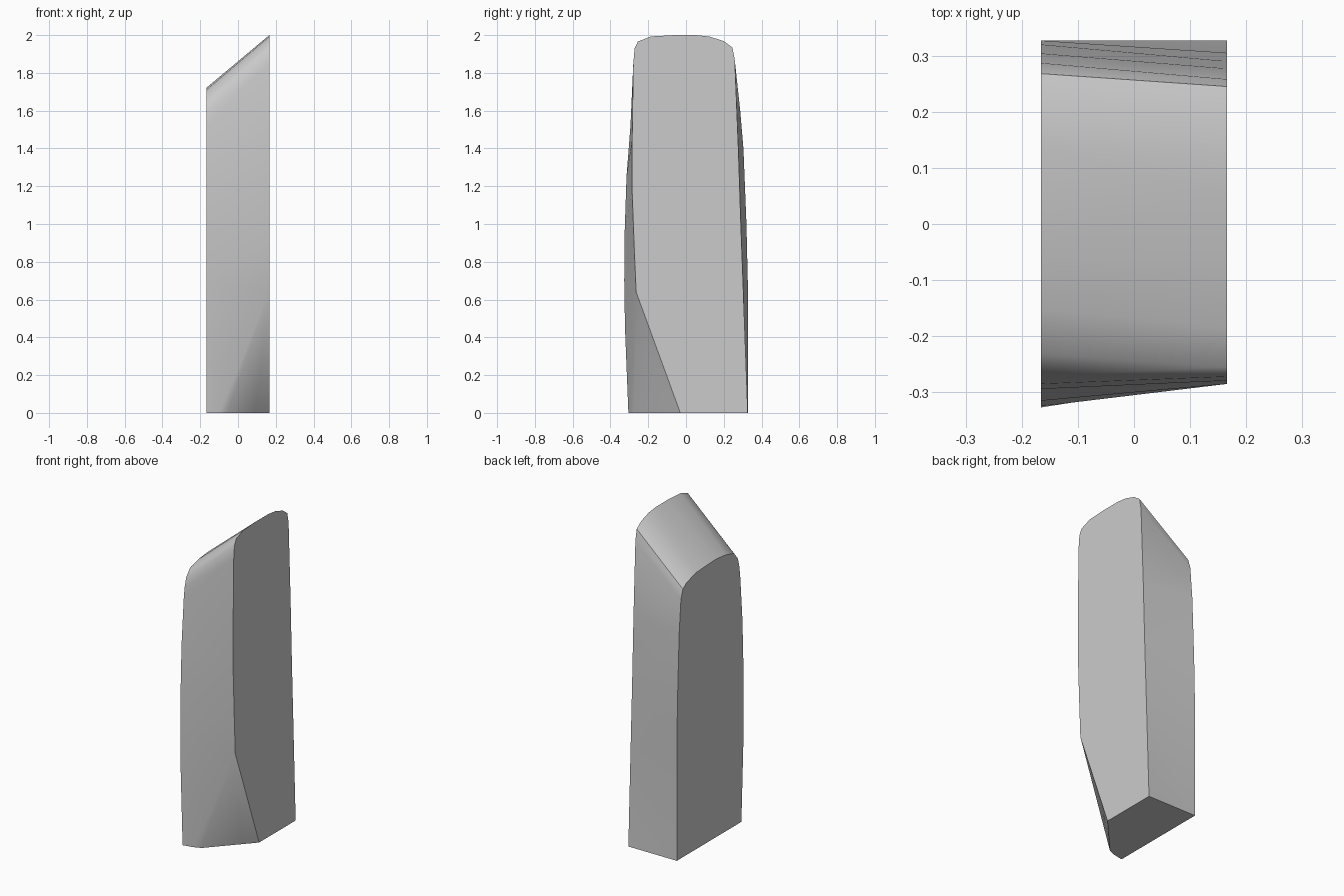
import bpy
import bmesh
from mathutils import Vector

cube = bpy.data.objects.get("Cube")
if cube:
    bpy.data.objects.remove(cube, do_unlink=True)

HALF = 0.166

# Matching end outlines (y, z), from the front foot over the top to the back foot
TALL_END = [(-0.24, 0), (-0.264, 0.64), (-0.275, 0.9), (-0.285, 1.17), (-0.285, 1.45),
            (-0.279, 1.85), (-0.272, 1.93), (-0.255, 1.966), (-0.185, 1.993), (-0.06, 2.0),
            (0.055, 2.0), (0.125, 1.992), (0.2, 1.968), (0.245, 1.935), (0.258, 1.87),
            (0.277, 1.4), (0.29, 1.0), (0.305, 0.6), (0.327, 0)]
SHORT_END = [(-0.305, 0), (-0.323, 0.45), (-0.327, 0.7), (-0.325, 0.95), (-0.315, 1.25),
             (-0.294, 1.52), (-0.285, 1.59), (-0.27, 1.645), (-0.232, 1.69), (-0.15, 1.712),
             (-0.055, 1.722), (0.135, 1.713), (0.23, 1.687), (0.268, 1.66), (0.287, 1.6),
             (0.304, 1.4), (0.32, 1.0), (0.327, 0.7), (0.327, 0)]


def material(name, color):
    mat = bpy.data.materials.new(name)
    mat.use_nodes = True
    mat.diffuse_color = color
    mat.node_tree.nodes["Principled BSDF"].inputs["Base Color"].default_value = color
    return mat


def cut(bm, a, b, c):
    """Slice off the front corner along the plane through three points and cap it."""
    normal = (b - a).cross(c - a).normalized()
    if normal.y > 0:
        normal.negate()
    geom = bm.verts[:] + bm.edges[:] + bm.faces[:]
    res = bmesh.ops.bisect_plane(bm, geom=geom, dist=1e-5, plane_co=a, plane_no=normal,
                                 clear_outer=True)
    edges = [e for e in res["geom_cut"] if isinstance(e, bmesh.types.BMEdge)]
    bmesh.ops.holes_fill(bm, edges=[e for e in edges if e.is_boundary])


# Block lofted between the two end outlines
bm = bmesh.new()
short = [bm.verts.new((-HALF, y, z)) for y, z in SHORT_END]
tall = [bm.verts.new((HALF, y, z)) for y, z in TALL_END]
bm.faces.new(short)
bm.faces.new(tall)
count = len(tall)
for i in range(count):
    j = (i + 1) % count
    bm.faces.new((short[i], short[j], tall[j], tall[i]))
bmesh.ops.triangulate(bm, faces=[f for f in bm.faces if len(f.verts) == 4])

# Slanted foot corner, with a narrow easing facet beside it
apex = Vector((HALF, -0.264, 0.64))
cut(bm, apex, Vector((HALF, -0.03, 0)), Vector((-0.07, -0.289, 0)))
cut(bm, apex, Vector((-0.11, -0.296, 0)), Vector((-0.055, -0.274, 0)))
bmesh.ops.recalc_face_normals(bm, faces=bm.faces[:])

mesh = bpy.data.meshes.new("slanted_block")
bm.to_mesh(mesh)
bm.free()
mesh.materials.append(material("light_grey", (0.6, 0.6, 0.6, 1)))
block = bpy.data.objects.new("slanted_block", mesh)
bpy.context.collection.objects.link(block)

# Smooth sides with crisp end edges
bpy.ops.object.select_all(action="DESELECT")
block.select_set(True)
bpy.context.view_layer.objects.active = block
bpy.ops.object.shade_smooth_by_angle(angle=0.6)
